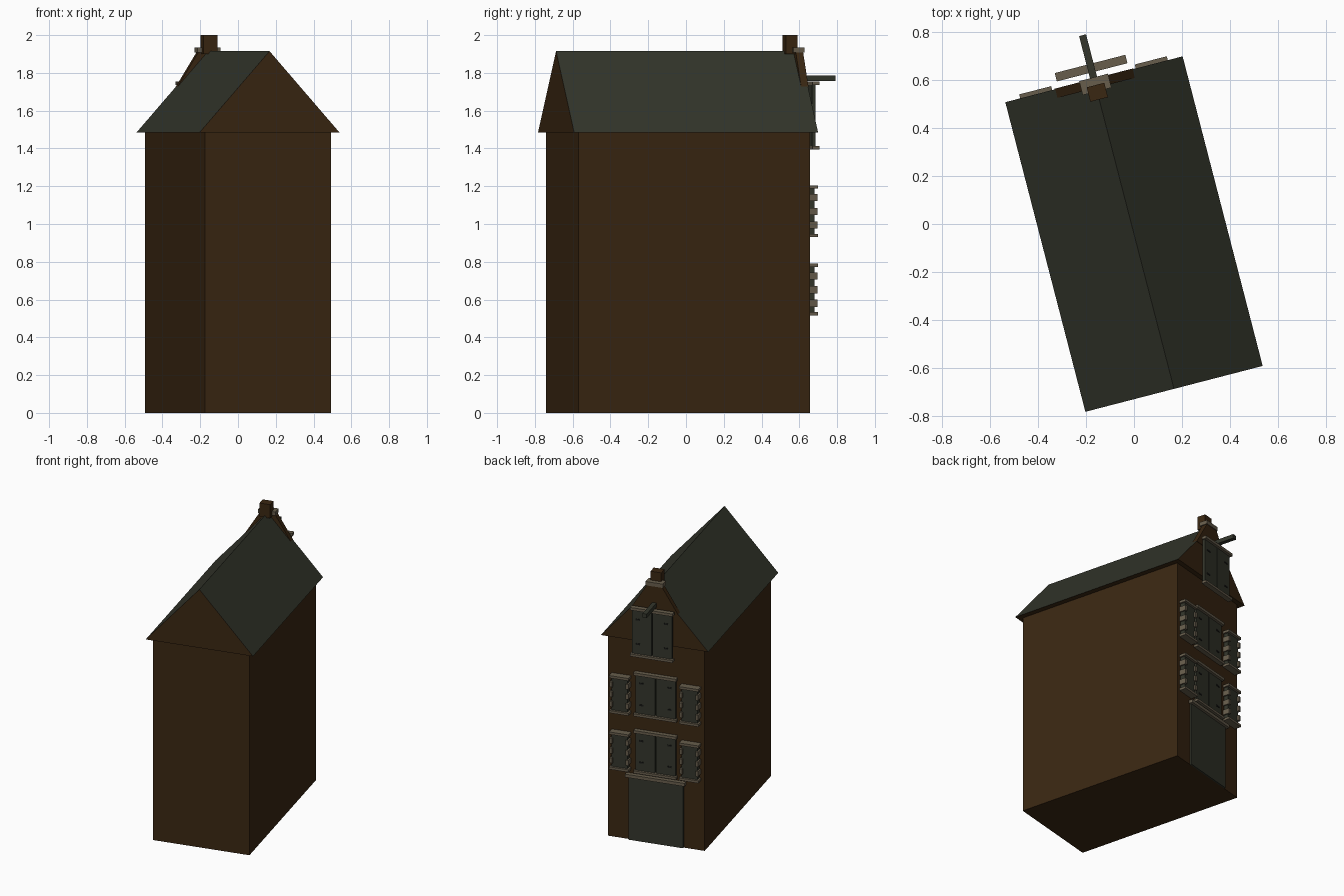
import bpy, bmesh, math
from mathutils import Matrix

if "Cube" in bpy.data.objects:
    bpy.data.objects.remove(bpy.data.objects["Cube"])

# The whole house is turned about z; parts are placed in house axes (facade on +y)
PLACE = Matrix.Translation((0, -0.042, 0)) @ Matrix.Rotation(math.radians(14.5), 4, 'Z')


def material(name, rgb):
    m = bpy.data.materials.new(name)
    m.diffuse_color = (*rgb, 1)
    m.use_nodes = True
    m.node_tree.nodes["Principled BSDF"].inputs["Base Color"].default_value = m.diffuse_color
    return m


BRICK = material("brown_brick", (0.042, 0.020, 0.006))
GREEN = material("dark_green", (0.033, 0.036, 0.024))
STONE = material("pale_stone", (0.135, 0.110, 0.072))
IRON = material("black_iron", (0.010, 0.010, 0.009))


def add(name, bm, *mats):
    bmesh.ops.recalc_face_normals(bm, faces=bm.faces)
    me = bpy.data.meshes.new(name)
    bm.to_mesh(me)
    bm.free()
    for m in mats:
        me.materials.append(m)
    ob = bpy.data.objects.new(name, me)
    ob.matrix_world = PLACE
    bpy.context.collection.objects.link(ob)
    return ob


def box(name, x, y, z, mat):
    """Box from (min, max) pairs."""
    bm = bmesh.new()
    bmesh.ops.create_cube(bm, size=1)
    for v in bm.verts:
        v.co = [r[0] if c < 0 else r[1] for c, r in zip(v.co, (x, y, z))]
    return add(name, bm, mat)


def prism(name, outline, y0, y1, *mats):
    """Outline in x, z pushed from y0 to y1."""
    bm = bmesh.new()
    face = bm.faces.new([bm.verts.new((x, y0, z)) for x, z in outline])
    new = bmesh.ops.extrude_face_region(bm, geom=[face])["geom"]
    for v in new:
        if isinstance(v, bmesh.types.BMVert):
            v.co.y = y1
    return add(name, bm, *mats)


WALL = 0.633    # facade plane

# Walls
box("walls", (-0.344, 0.344), (-WALL, WALL), (0, 1.485), BRICK)

# Roof with brick gables: only the slopes are green
roof = prism("roof", [(-0.382, 1.485), (0.382, 1.485), (0, 1.915)], -0.667, 0.667, BRICK, GREEN)
for p in roof.data.polygons:
    p.material_index = 1 if p.normal.z > 0.3 else 0

# Raised gable top, cap stone and pinnacle
prism("gable_parapet", [(-0.17, 1.722), (0.17, 1.722), (0.055, 1.907), (-0.055, 1.907)],
      0.63, 0.670, BRICK)
box("cap_stone", (-0.062, 0.062), (0.615, 0.675), (1.907, 1.935), STONE)
box("pinnacle", (-0.038, 0.038), (0.580, 0.642), (1.90, 2.0), BRICK)

# Hoisting beam
box("hoist_beam", (-0.015, 0.015), (0.60, 0.857), (1.757, 1.787), GREEN)


def shutters(name, z0, z1, back, front):
    """Pair of shutter leaves with iron hinges, a lintel and a sill."""
    box(name + "_lintel", (-0.152, 0.152), (back, front + 0.018), (z1 - 0.02, z1), STONE)
    box(name + "_sill", (-0.152, 0.152), (back, front + 0.018), (z0, z0 + 0.018), STONE)
    for s, side in ((-1, "left"), (1, "right")):
        box(f"{name}_{side}_leaf", sorted((s * 0.004, s * 0.142)), (back, front),
            (z0 + 0.018, z1 - 0.02), GREEN)
        for f in (0.25, 0.75):
            z = z0 + (z1 - z0) * f
            box(f"{name}_{side}_hinge", sorted((s * 0.085, s * 0.115)),
                (front, front + 0.004), (z - 0.005, z + 0.005), IRON)


# Loft shutters stand clear of the gable, the others sit on the wall
shutters("loft_shutters", 1.395, 1.755, 0.697, 0.715)
shutters("upper_shutters", 0.925, 1.245, WALL, 0.648)
shutters("lower_shutters", 0.505, 0.820, WALL, 0.648)


def side_window(name, s, z0):
    """Narrow window with stone blocks on both jambs."""
    z1 = z0 + 0.275
    span = sorted((s * 0.18, s * 0.318))
    box(name + "_sill", span, (WALL, 0.684), (z0, z0 + 0.018), STONE)
    box(name + "_lintel", span, (WALL, 0.684), (z1 - 0.018, z1), STONE)
    box(name + "_shutter", sorted((s * 0.192, s * 0.306)), (WALL, 0.668),
        (z0 + 0.018, z1 - 0.018), GREEN)
    for dz in (0.065, 0.137, 0.210):
        for u in (0.192, 0.306):
            box(name + "_jamb_block", (s * u - 0.010, s * u + 0.010), (WALL, 0.682),
                (z0 + dz - 0.019, z0 + dz + 0.019), STONE)


for s, side in ((-1, "left"), (1, "right")):
    side_window(f"upper_{side}_window", s, 0.93)
    side_window(f"lower_{side}_window", s, 0.515)

# Large door and its lintel
box("door", (-0.195, 0.195), (WALL, 0.645), (0, 0.465), GREEN)
box("door_lintel", (-0.212, 0.212), (WALL, 0.664), (0.465, 0.488), STONE)
